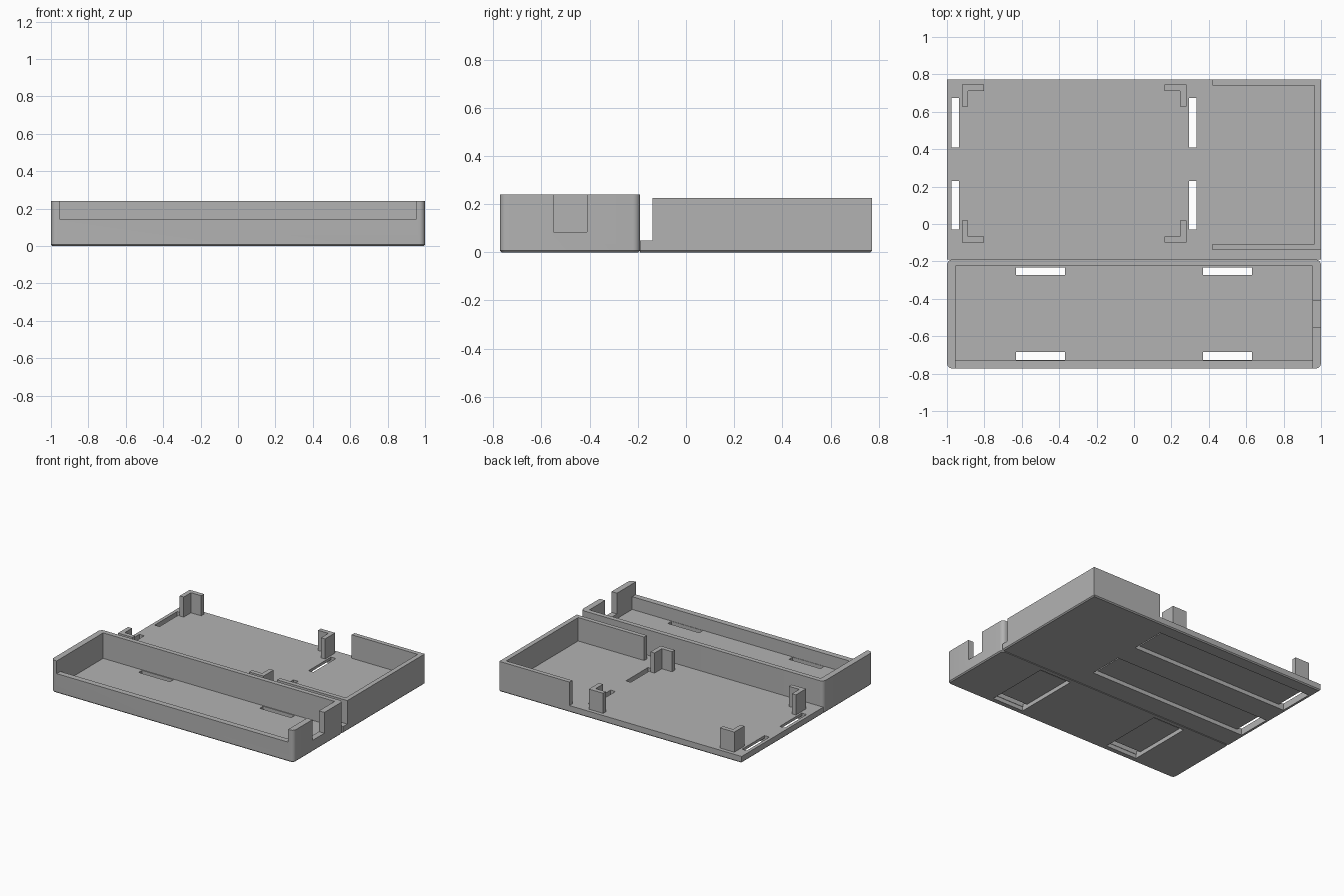
import bpy
import bmesh

cube = bpy.data.objects.get("Cube")
if cube:
    bpy.data.objects.remove(cube, do_unlink=True)

grey = bpy.data.materials.new("plain grey")
grey.use_nodes = True
COLOUR = (0.45, 0.45, 0.45, 1)
grey.diffuse_color = COLOUR
grey.node_tree.nodes["Principled BSDF"].inputs["Base Color"].default_value = COLOUR

FLOOR = 0.05
RECESS = 0.03
TRAY_TOP = 0.24
WALL_TOP = 0.225
POST_TOP = 0.2
BACK = 0.773
SEAM = -0.19


def prism(name, points, z0, z1, corner=0, chamfer=0, keep_y=None):
    """Extrude a flat outline; round its uprights and chamfer its bottom rim."""
    bm = bmesh.new()
    face = bm.faces.new([bm.verts.new((x, y, z0)) for x, y in points])
    top = bmesh.ops.extrude_face_region(bm, geom=[face])["geom"]
    for v in top:
        if isinstance(v, bmesh.types.BMVert):
            v.co.z = z1
    bmesh.ops.recalc_face_normals(bm, faces=bm.faces)
    if corner:
        uprights = [e for e in bm.edges
                    if abs(e.verts[0].co.z - e.verts[1].co.z) > 1e-4]
        bmesh.ops.bevel(bm, geom=uprights, offset=corner, segments=6,
                        profile=0.5, affect='EDGES')
    if chamfer:
        rim = [e for e in bm.edges
               if all(abs(v.co.z - z0) < 1e-5 for v in e.verts)
               and not (keep_y is not None
                        and all(abs(v.co.y - keep_y) < 1e-4 for v in e.verts))]
        bmesh.ops.bevel(bm, geom=rim, offset=chamfer, segments=1,
                        profile=0.5, affect='EDGES')
    mesh = bpy.data.meshes.new(name)
    bm.to_mesh(mesh)
    bm.free()
    mesh.materials.append(grey)
    obj = bpy.data.objects.new(name, mesh)
    bpy.context.collection.objects.link(obj)
    return obj


def rect(x0, x1, y0, y1):
    return [(x0, y0), (x1, y0), (x1, y1), (x0, y1)]


def cut(obj, x, y, z):
    """Subtract a box given by its three ranges."""
    cutter = prism("cutter", rect(*x, *y), *z)
    cutter.hide_render = True
    mod = obj.modifiers.new("cut", 'BOOLEAN')
    mod.operation = 'DIFFERENCE'
    mod.solver = 'EXACT'
    mod.object = cutter
    bpy.context.view_layer.objects.active = obj
    bpy.ops.object.modifier_apply(modifier=mod.name)
    bpy.data.objects.remove(cutter, do_unlink=True)


def smooth(obj):
    bpy.ops.object.select_all(action='DESELECT')
    obj.select_set(True)
    bpy.context.view_layer.objects.active = obj
    bpy.ops.object.shade_smooth_by_angle()


# Front tray: hollow block with a lowered front wall and a side notch
tray = prism("front_tray", rect(-1, 1, -BACK, SEAM), 0, TRAY_TOP,
             corner=0.03, chamfer=0.008)
cut(tray, (-0.955, 0.955), (-0.73, -0.225), (FLOOR, 0.4))
cut(tray, (-0.955, 0.955), (-0.9, -0.7), (0.145, 0.4))
cut(tray, (0.9, 1.1), (-0.55, -0.41), (0.085, 0.4))

# Strap channels under the tray, open to the floor at both ends
for x in ((-0.63, -0.37), (0.37, 0.63)):
    cut(tray, x, (-0.73, -0.23), (-0.1, RECESS))
    for y in ((-0.727, -0.685), (-0.272, -0.232)):
        cut(tray, x, y, (-0.1, 0.1))
smooth(tray)

# Base plate behind the tray
plate = prism("base_plate", rect(-1, 1, SEAM, BACK), 0, FLOOR,
              chamfer=0.008, keep_y=SEAM)

# Strap channels under the plate
for y in ((-0.03, 0.23), (0.41, 0.675)):
    cut(plate, (-0.975, 0.335), y, (-0.1, RECESS))
    for x in ((-0.975, -0.935), (0.295, 0.335)):
        cut(plate, x, y, (-0.1, 0.1))

# U-shaped wall around the left end of the plate
x_end, x_in, y_low, t = 0.42, 0.965, -0.14, 0.033
prism("end_wall", [(x_end, y_low), (1, y_low), (1, BACK), (x_end, BACK),
                   (x_end, BACK - t), (x_in, BACK - t),
                   (x_in, y_low + t), (x_end, y_low + t)], FLOOR, WALL_TOP)

# Four L-shaped corner posts
ARM, THICK = 0.118, 0.033
ell = [(0, 0), (ARM, 0), (ARM, THICK), (THICK, THICK), (THICK, ARM), (0, ARM)]
for side, cx, sx in (("right", -0.92, 1), ("left", 0.28, -1)):
    for end, cy, sy in (("front", -0.1, 1), ("rear", 0.745, -1)):
        prism(f"{end}_{side}_post",
              [(cx + sx * x, cy + sy * y) for x, y in ell], FLOOR, POST_TOP)
